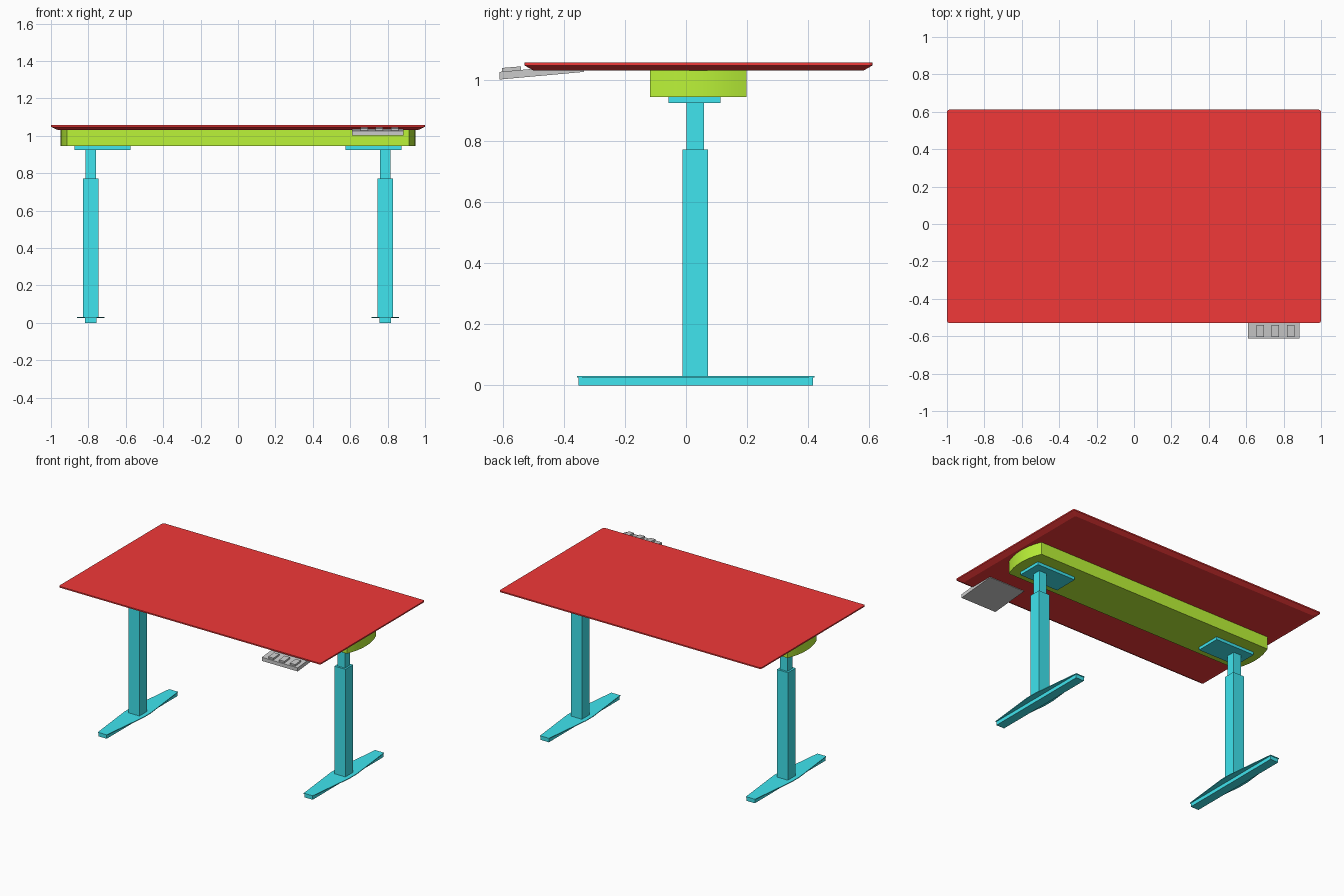
import bpy, bmesh, math

if "Cube" in bpy.data.objects:
    bpy.data.objects.remove(bpy.data.objects["Cube"])


def material(name, rgb):
    m = bpy.data.materials.new(name)
    m.diffuse_color = (*rgb, 1)
    m.use_nodes = True
    m.node_tree.nodes["Principled BSDF"].inputs["Base Color"].default_value = m.diffuse_color
    return m


RED = material("red", (0.88, 0.04, 0.04))
GREEN = material("green", (0.5, 0.9, 0.04))
CYAN = material("cyan", (0.05, 0.78, 0.86))


def loft(name, rings, mat=None):
    """Closed solid through matching rings of points, capped at both ends."""
    bm = bmesh.new()
    loops = [[bm.verts.new(p) for p in ring] for ring in rings]
    for a, b in zip(loops, loops[1:]):
        n = len(a)
        for i in range(n):
            j = (i + 1) % n
            bm.faces.new((a[i], a[j], b[j], b[i]))
    bm.faces.new(loops[0])
    bm.faces.new(loops[-1])
    bmesh.ops.recalc_face_normals(bm, faces=bm.faces)
    mesh = bpy.data.meshes.new(name)
    bm.to_mesh(mesh)
    bm.free()
    ob = bpy.data.objects.new(name, mesh)
    bpy.context.collection.objects.link(ob)
    if mat:
        mesh.materials.append(mat)
    return ob


def plan_prism(name, outline, z0, z1, mat=None):
    return loft(name, [[(x, y, z) for x, y in outline] for z in (z0, z1)], mat)


def side_prism(name, profile, x0, x1, mat=None):
    return loft(name, [[(x, y, z) for y, z in profile] for x in (x0, x1)], mat)


def box(name, x0, x1, y0, y1, z0, z1, mat=None):
    return plan_prism(name, [(x0, y0), (x1, y0), (x1, y1), (x0, y1)], z0, z1, mat)


def rounded_rect(hx, hy, r, cy, z, steps=4):
    pts = []
    for k, (sx, sy) in enumerate([(1, 1), (-1, 1), (-1, -1), (1, -1)]):
        for i in range(steps + 1):
            a = math.pi / 2 * (k + i / steps)
            pts.append((sx * (hx - r) + r * math.cos(a),
                        cy + sy * (hy - r) + r * math.sin(a), z))
    return pts


# Tabletop with an undercut edge
loft("tabletop", [rounded_rect(0.963, 0.54, 0.01, 0.041, 1.031),
                  rounded_rect(1.0, 0.57, 0.012, 0.041, 1.048),
                  rounded_rect(1.0, 0.57, 0.012, 0.041, 1.057)], RED)

# Under-desk beam with gently bowed ends
right_end = []
for i in range(9):
    t = -1 + i / 4
    right_end.append((0.948 - 0.033 * t * t, 0.04 + 0.158 * t))
left_end = [(-x, y) for x, y in reversed(right_end)]
beam = plan_prism("beam", right_end + left_end, 0.945, 1.031, GREEN)
bpy.context.view_layer.objects.active = beam
beam.select_set(True)
bpy.ops.object.shade_smooth_by_angle(angle=math.radians(30))
beam.select_set(False)

# Legs, mirrored left and right
LEG_Y = 0.03
for side, s in (("left", -1), ("right", 1)):
    cx = 0.787 * s
    box(side + "_foot_rail", cx - 0.031, cx + 0.031, -0.353, 0.417, 0, 0.025, CYAN)
    # foot cover tapers from a wide middle to narrow ends
    half = [(0.034, -0.358), (0.0725, LEG_Y - 0.04), (0.0725, LEG_Y + 0.04), (0.034, 0.421)]
    outline = [(cx + w, y) for w, y in half] + [(cx - w, y) for w, y in reversed(half)]
    plan_prism(side + "_foot_cover", outline, 0.025, 0.03, CYAN)
    box(side + "_lower_column", cx - 0.042, cx + 0.042,
        LEG_Y - 0.042, LEG_Y + 0.042, 0.03, 0.773, CYAN)
    box(side + "_upper_column", cx - 0.029, cx + 0.029,
        LEG_Y - 0.029, LEG_Y + 0.029, 0.773, 0.925, CYAN)
    xa, xb = sorted((0.575 * s, 0.873 * s))
    box(side + "_mounting_plate", xa, xb, -0.057, 0.113, 0.925, 0.945, CYAN)

# Tilted control panel with three buttons
side_prism("control_panel", [(-0.611, 1.002), (-0.335, 1.027),
                             (-0.337, 1.052), (-0.611, 1.027)], 0.61, 0.884)
for i, x in enumerate((0.674, 0.756, 0.839)):
    side_prism(f"button_{i + 1}", [(-0.602, 1.027), (-0.54, 1.032),
                                   (-0.541, 1.045), (-0.603, 1.04)], x - 0.02, x + 0.02)
